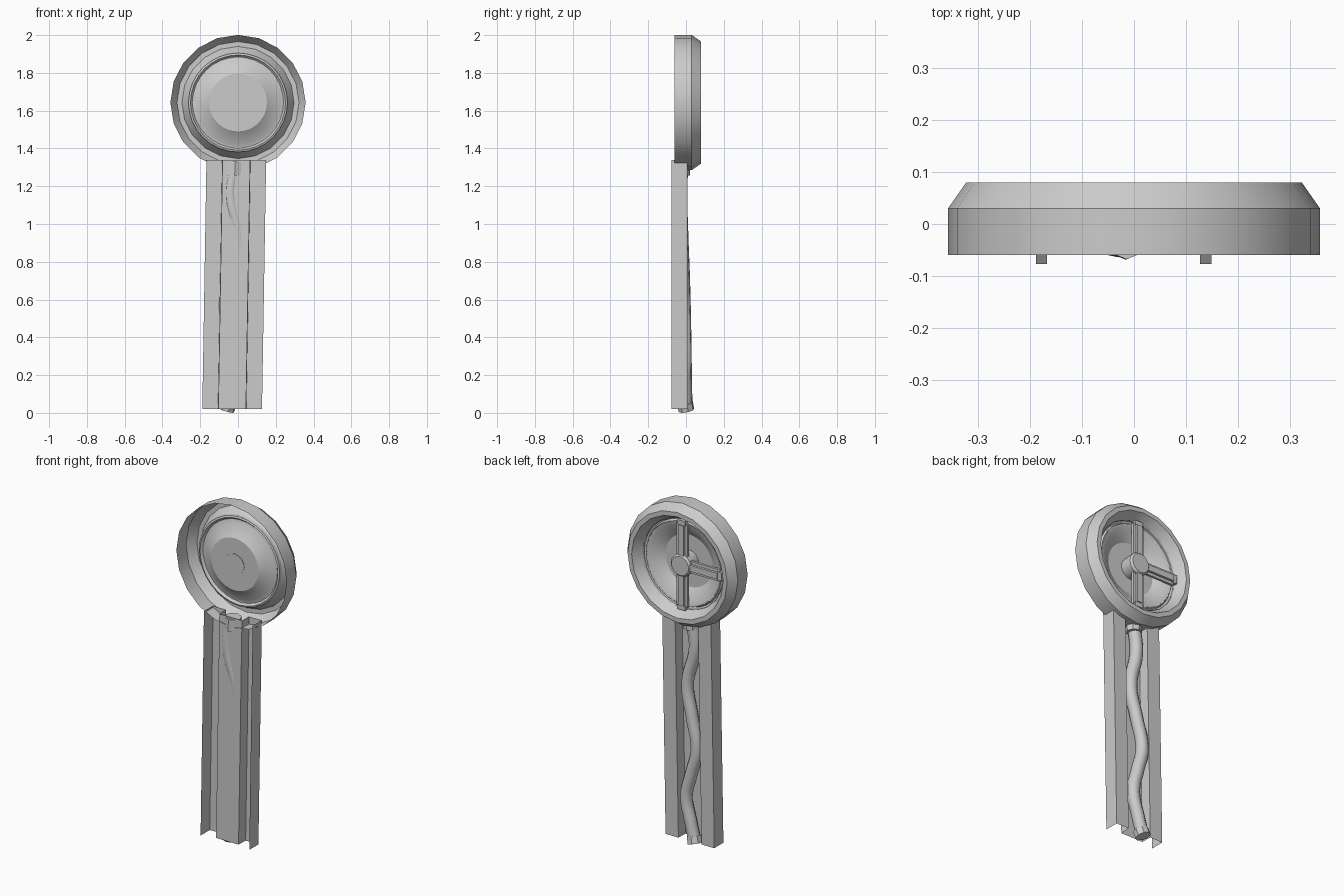
import bpy, math
from mathutils import Vector

if "Cube" in bpy.data.objects:
    bpy.data.objects.remove(bpy.data.objects["Cube"])

CZ = 1.643  # height of the round head's centre


def finish(ob, angle=30):
    bpy.ops.object.select_all(action='DESELECT')
    ob.select_set(True)
    bpy.context.view_layer.objects.active = ob
    bpy.ops.object.shade_smooth_by_angle(angle=math.radians(angle))
    return ob


def mesh(name, verts, faces):
    me = bpy.data.meshes.new(name)
    me.from_pydata(verts, [], faces)
    me.update()
    ob = bpy.data.objects.new(name, me)
    bpy.context.collection.objects.link(ob)
    return ob


def lathe(name, profile, sides, cap_first=False, cap_last=False):
    """Revolve (radius, y) points about the head's y axis."""
    verts = [(r * math.sin(2 * math.pi * i / sides), y, CZ + r * math.cos(2 * math.pi * i / sides))
             for r, y in profile for i in range(sides)]
    faces = [(k * sides + i, k * sides + (i + 1) % sides,
              (k + 1) * sides + (i + 1) % sides, (k + 1) * sides + i)
             for k in range(len(profile) - 1) for i in range(sides)]
    if cap_first:
        faces.append(tuple(reversed(range(sides))))
    if cap_last:
        n = (len(profile) - 1) * sides
        faces.append(tuple(range(n, n + sides)))
    return finish(mesh(name, verts, faces))


def collar(name, a, b, radius):
    """Short eight-sided cylinder between two points."""
    a, b = Vector(a), Vector(b)
    bpy.ops.mesh.primitive_cylinder_add(vertices=8, radius=radius, depth=(b - a).length,
                                        location=(a + b) / 2)
    ob = bpy.context.object
    ob.name = name
    ob.rotation_euler = (b - a).to_track_quat('Z', 'Y').to_euler()
    return ob


def spoke_part(name, angle, r0, r1, width, y0, y1):
    """Box running outward from the hub, turned about the y axis."""
    bpy.ops.mesh.primitive_cube_add(size=1)
    ob = bpy.context.object
    ob.name = name
    for v in ob.data.vertices:
        x = v.co.x * width
        y = y0 + (v.co.y + 0.5) * (y1 - y0)
        r = r0 + (v.co.z + 0.5) * (r1 - r0)
        c, s = math.cos(angle), math.sin(angle)
        v.co = (x * c + r * s, y, CZ - x * s + r * c)
    return ob


# Head: open-fronted shell with a bevelled back rim
lathe("outer_shell", [(0.358, -0.06), (0.358, 0.03), (0.323, 0.08),
                      (0.297, 0.08), (0.262, 0.025)], 20)
# Raised lip around the inner dish
lathe("inner_lip", [(0.264, 0.03), (0.262, 0.012), (0.252, 0.008),
                    (0.245, 0.018), (0.24, 0.022)], 32)
# Dish bulging to the front as a truncated cone
lathe("dish", [(0.245, 0.022), (0.222, 0.018), (0.153, -0.03)], 32, cap_last=True)
# Hub behind the dish
lathe("hub", [(0.062, -0.032), (0.066, 0.045), (0.056, 0.056)], 16, True, True)

# Three spokes: up, down and to the left, each a bar with a raised rib
for label, ang in (("top", 0), ("bottom", math.pi), ("side", -math.pi / 2)):
    spoke_part(label + "_spoke", ang, 0.03, 0.245, 0.07, 0.022, 0.036)
    spoke_part(label + "_spoke_rib", ang, 0.03, 0.235, 0.036, 0.034, 0.05)
    spoke_part(label + "_spoke_foot", ang, 0.235, 0.262, 0.05, 0.02, 0.044)

# Post: one folded sheet, leaning slightly sideways
section = [(-0.158, -0.077), (-0.158, 0.008), (-0.075, 0.008), (-0.073, -0.055),
           (0.073, -0.055), (0.075, 0.008), (0.158, 0.008), (0.158, -0.077)]
n = len(section)
verts = [(x + dx, y, z) for z, dx in ((0.02, -0.031), (1.34, -0.009)) for x, y in section]
mesh("post_channel", verts, [(i, i + 1, n + i + 1, n + i) for i in range(n - 1)])

# Wavy cable lying in the rear groove
path = [(-0.018, -0.024, 1.31), (-0.04, -0.028, 1.15), (0.005, -0.022, 0.92), (-0.03, -0.015, 0.74),
        (-0.065, -0.01, 0.56), (-0.03, -0.007, 0.41), (0.0, -0.005, 0.27), (-0.03, -0.003, 0.13),
        (-0.06, 0.0, 0.02)]
cu = bpy.data.curves.new("cable", 'CURVE')
cu.dimensions = '3D'
cu.bevel_depth = 0.036
cu.bevel_resolution = 2
cu.resolution_u = 6
cu.use_fill_caps = True
sp = cu.splines.new('BEZIER')
sp.bezier_points.add(len(path) - 1)
for p, co in zip(sp.bezier_points, path):
    p.co = co
    p.handle_left_type = p.handle_right_type = 'AUTO'
cable = bpy.data.objects.new("cable", cu)
bpy.context.collection.objects.link(cable)
bpy.ops.object.select_all(action='DESELECT')
cable.select_set(True)
bpy.context.view_layer.objects.active = cable
bpy.ops.object.convert(target='MESH')
finish(bpy.context.object, 50)

# Collars at both ends of the cable
collar("top_collar", (-0.018, -0.023, 1.258), (-0.014, -0.023, 1.33), 0.045)
collar("bottom_collar", (-0.05, -0.005, 0.052), (-0.061, 0.002, 0.014), 0.043)
